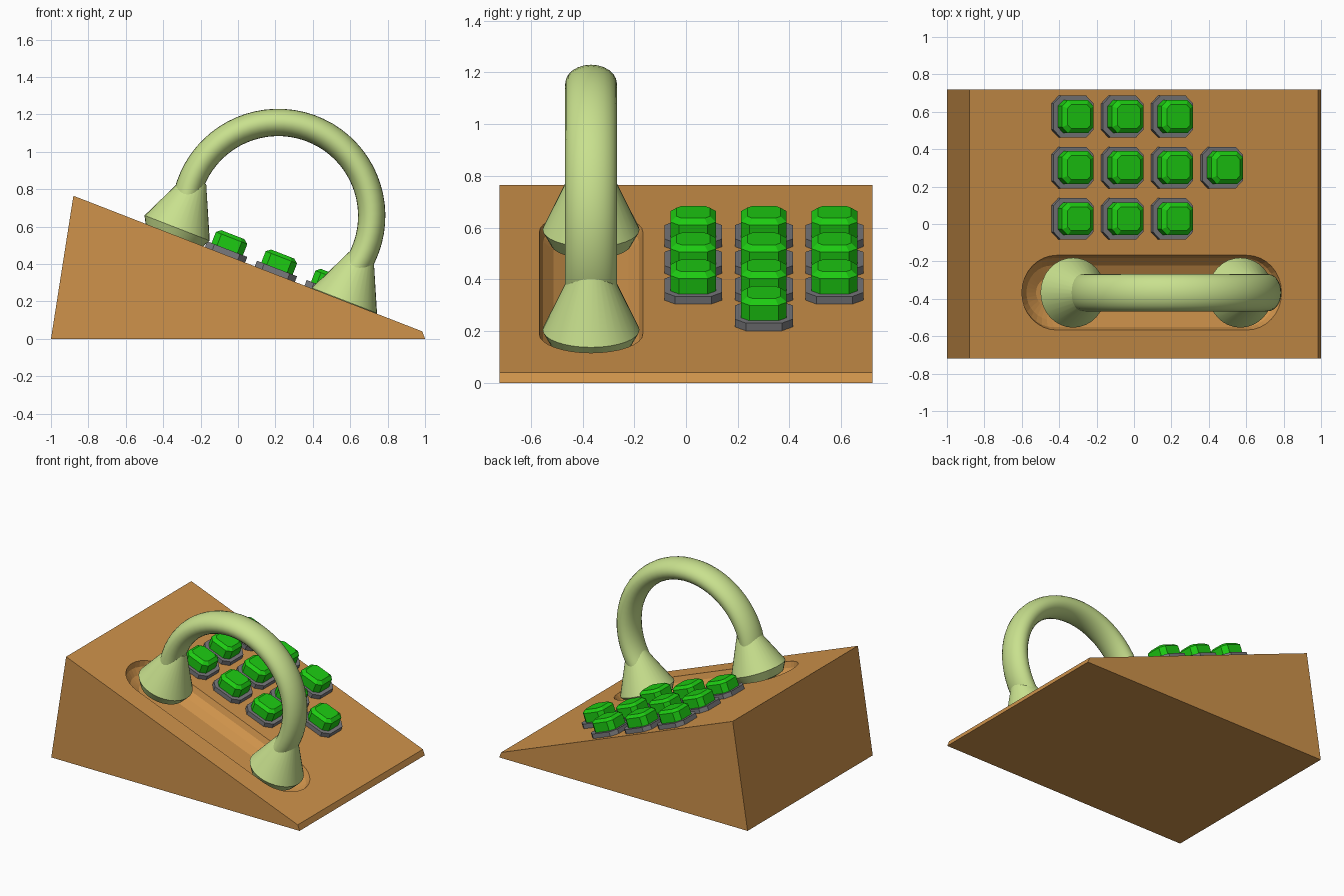
import bpy, bmesh, math
from mathutils import Matrix, Vector

if "Cube" in bpy.data.objects:
    bpy.data.objects.remove(bpy.data.objects["Cube"])

# Sloping top: the frame's local x runs down the slope, local z is its normal
TOP, LOW = Vector((-0.88, 0, 0.765)), Vector((0.985, 0, 0.04))
DOWN = (LOW - TOP).normalized()
NORMAL = Vector((-DOWN.z, 0, DOWN.x))


def slope_frame(x, y, lift=0.0):
    z = TOP.z + (x - TOP.x) * DOWN.z / DOWN.x
    o = Vector((x, y, z)) + NORMAL * lift
    return Matrix(((DOWN.x, 0, NORMAL.x, o.x), (0, 1, 0, o.y),
                   (DOWN.z, 0, NORMAL.z, o.z), (0, 0, 0, 1)))


def material(name, rgb):
    m = bpy.data.materials.new(name)
    m.diffuse_color = (*rgb, 1)
    m.use_nodes = True
    m.node_tree.nodes["Principled BSDF"].inputs["Base Color"].default_value = m.diffuse_color
    return m


wood = material("warm wood", (0.62, 0.29, 0.07))
pale = material("pale green", (0.58, 0.75, 0.27))
green = material("bright green", (0.012, 0.60, 0.006))
grey = material("grey", (0.19, 0.19, 0.20))


def loft(name, rings, mat, matrix=None, closed=False, smooth=False):
    """Skin a list of equal-sized point rings; cap the ends unless closed."""
    bm = bmesh.new()
    vs = [[bm.verts.new(p) for p in r] for r in rings]
    n = len(vs[0])
    for a, b in zip(vs, vs[1:]):
        for i in range(n):
            bm.faces.new((a[i], a[(i + 1) % n], b[(i + 1) % n], b[i]))
    bm.faces.new(vs[0][::-1])
    bm.faces.new(vs[-1])
    if matrix:
        bm.transform(matrix)
    bmesh.ops.recalc_face_normals(bm, faces=bm.faces)
    me = bpy.data.meshes.new(name)
    bm.to_mesh(me)
    bm.free()
    me.materials.append(mat)
    ob = bpy.data.objects.new(name, me)
    bpy.context.collection.objects.link(ob)
    if smooth:
        bpy.ops.object.select_all(action='DESELECT')
        ob.select_set(True)
        bpy.context.view_layer.objects.active = ob
        bpy.ops.object.shade_smooth_by_angle(angle=math.radians(30))
    return ob


def circle(r, z, n=32):
    return [(r * math.cos(2 * math.pi * i / n), r * math.sin(2 * math.pi * i / n), z)
            for i in range(n)]


def octagon(hx, hy, c, z):
    return [(hx, -hy + c, z), (hx, hy - c, z), (hx - c, hy, z), (-hx + c, hy, z),
            (-hx, hy - c, z), (-hx, -hy + c, z), (-hx + c, -hy, z), (hx - c, -hy, z)]


def stadium(half, r, z, n=16):
    pts = []
    for s, start in ((1, -90), (-1, 90)):
        for i in range(n + 1):
            a = math.radians(start + 180 * i / n)
            pts.append((s * half + r * math.cos(a), r * math.sin(a), z))
    return pts


# Wedge body
side = [(-1, 0), (1, 0), (LOW.x, LOW.z), (TOP.x, TOP.z)]
body = loft("wedge_body", [[(x, y, z) for x, z in side] for y in (-0.72, 0.72)], wood)

# Rounded cradle groove cut into the slope
groove = [(0.2, 0.05), (0.2, 0.0), (0.185, -0.04), (0.145, -0.075), (0.08, -0.1)]
cutter = loft("groove_cutter", [stadium(0.545, r, z) for r, z in groove], wood,
              slope_frame(0.095, -0.367))
cutter.hide_render = True
mod = body.modifiers.new("groove", 'BOOLEAN')
mod.operation, mod.solver, mod.object = 'DIFFERENCE', 'EXACT', cutter
bpy.context.view_layer.objects.active = body
bpy.ops.object.modifier_apply(modifier=mod.name)
bpy.data.objects.remove(cutter)

# Handset handle: flattened tube along an arc
rings = []
for i in range(41):
    a = math.radians(177 - 213 * i / 40)
    ring = []
    for j in range(24):
        b = 2 * math.pi * j / 24
        r = 0.5 + 0.073 * math.cos(b)
        ring.append((0.215 + r * math.cos(a), -0.367 + 0.1 * math.sin(b),
                     0.657 + r * math.sin(a)))
    rings.append(ring)
loft("handset_handle", rings, pale, smooth=True)

# Handset ear and mouth cones, rounded off underneath
cone = [(0.09, -0.085), (0.155, -0.06), (0.187, 0), (0.06, 0.275)]
for name, x, lift in (("earpiece", -0.34, 0.04), ("mouthpiece", 0.568, 0.003)):
    loft(name, [circle(r, z) for r, z in cone], pale,
         slope_frame(x, -0.367, lift), smooth=True)

# Keypad: three rows of three keys, with one extra low key in the middle row
keys = [(c, r) for r in range(3) for c in range(3)] + [(3, 1)]
for c, r in keys:
    at = slope_frame(-0.335 + 0.266 * c, 0.028 + 0.273 * r)
    loft(f"key_base_{c}_{r}", [octagon(0.115, 0.112, 0.042, z) for z in (-0.01, 0.032)],
         grey, at)
    loft(f"key_cap_{c}_{r}", [octagon(0.09, 0.088, 0.032, 0.03),
                              octagon(0.09, 0.088, 0.032, 0.096),
                              octagon(0.066, 0.064, 0.02, 0.115)], green, at)
